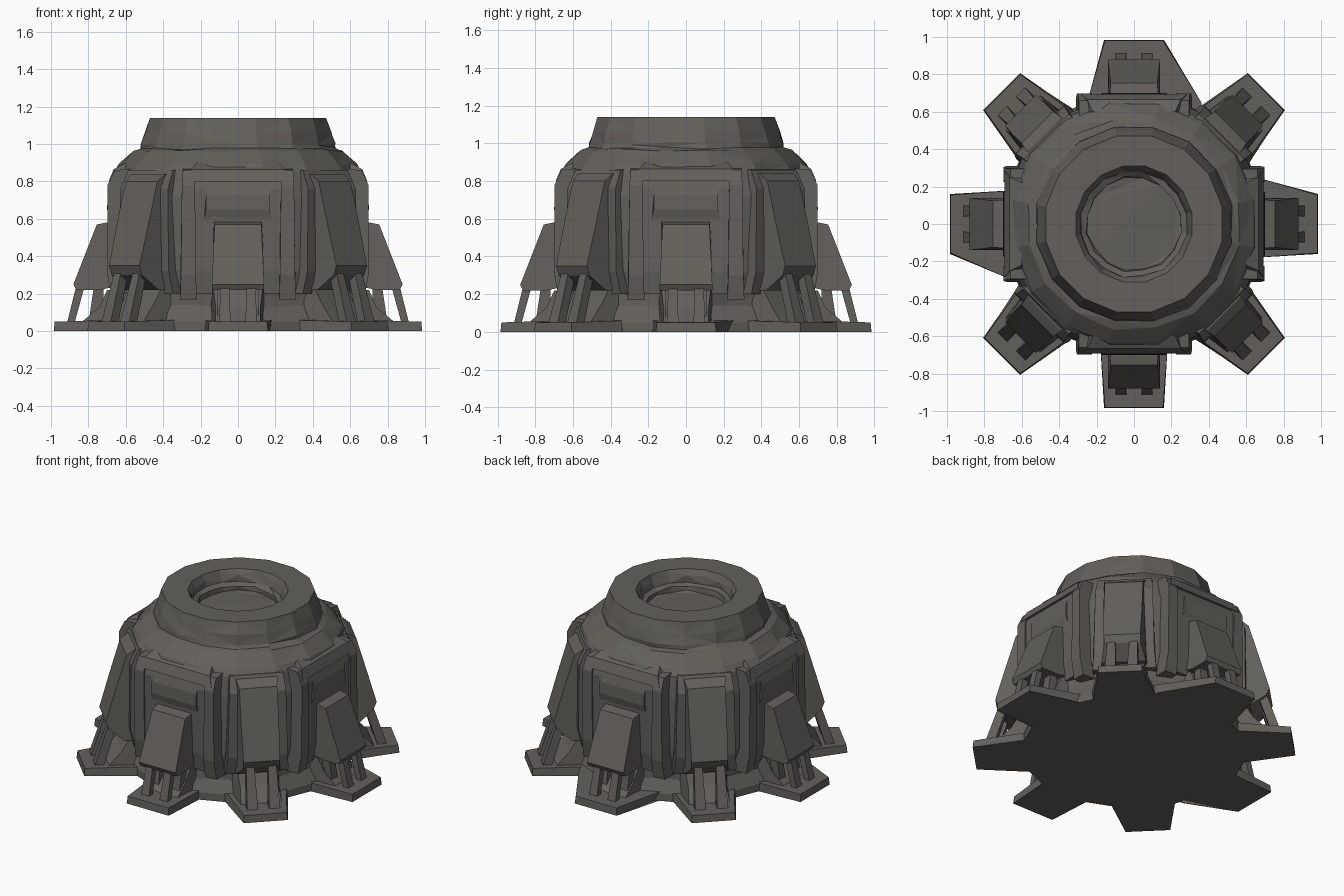
import bpy, bmesh, math, random
from mathutils import Vector, Matrix

random.seed(4)
stone = bpy.data.materials.new("dark warm grey")
stone.diffuse_color = (0.125, 0.117, 0.106, 1)


def finish(bm, name):
    bmesh.ops.recalc_face_normals(bm, faces=bm.faces)
    me = bpy.data.meshes.new(name)
    bm.to_mesh(me)
    bm.free()
    me.materials.append(stone)
    ob = bpy.data.objects.new(name, me)
    bpy.context.collection.objects.link(ob)
    return ob


def lathe(name, profile, sides, jitter=0.0):
    """Faceted turned shape from (radius, z) points, closed at both ends."""
    bm = bmesh.new()
    rings = []
    for r, z in profile:
        ring = []
        for i in range(sides):
            a = 2 * math.pi * (i + 0.5) / sides
            inner = 0.02 < z < 1.13
            rr = r + (random.uniform(-jitter, jitter) if inner else 0)
            zz = z + (random.uniform(-jitter, jitter) if inner else 0)
            ring.append(bm.verts.new((rr * math.cos(a), rr * math.sin(a), zz)))
        rings.append(ring)
    for lo, hi in zip(rings, rings[1:]):
        for i in range(sides):
            j = (i + 1) % sides
            bm.faces.new((lo[i], lo[j], hi[j], hi[i]))
    bm.faces.new(rings[0][::-1])
    bm.faces.new(rings[-1])
    if jitter:
        bmesh.ops.triangulate(bm, faces=bm.faces)
    return finish(bm, name)


def slab(name, angle, points, offset=0.0):
    """Side profile of (radius, z, half_width) points, widened across, turned to an angle.
    half_width may be a pair (left, right)."""
    bm = bmesh.new()
    sides = ([], [])
    for r, z, w in points:
        wl, wr = w if isinstance(w, tuple) else (w, w)
        sides[0].append(bm.verts.new((r, offset - wr, z)))
        sides[1].append(bm.verts.new((r, offset + wl, z)))
    n = len(points)
    for i in range(n):
        j = (i + 1) % n
        bm.faces.new((sides[0][i], sides[0][j], sides[1][j], sides[1][i]))
    bm.faces.new(sides[0])
    bm.faces.new(sides[1][::-1])
    bm.transform(Matrix.Rotation(math.radians(angle), 4, 'Z'))
    return finish(bm, name)


# Main turret body with collar and sunken top
lathe("body", [
    (0.66, 0.0), (0.67, 0.13), (0.67, 0.2), (0.70, 0.32), (0.70, 0.72), (0.67, 0.85),
    (0.645, 0.89), (0.57, 0.965), (0.53, 0.975), (0.525, 1.0), (0.505, 1.06), (0.48, 1.14),
    (0.315, 1.14), (0.295, 1.10), (0.285, 1.06), (0.255, 1.045), (0.25, 1.015)],
    16, 0.007)

# Base plinth
lathe("base_plinth", [(0.71, 0.0), (0.71, 0.05), (0.67, 0.14)], 16)

# Straight sides: panel, pilasters, leg cover, struts and foot
inner = {0: (0.25, 0.18), 90: (0.25, 0.36), 180: (0.30, 0.18), 270: (0.18, 0.18)}
for a in (0, 90, 180, 270):
    slab("foot", a, [(0.5, 0, inner[a]), (0.65, 0, inner[a]), (0.985, 0, 0.16),
                     (0.98, 0.05, 0.155), (0.65, 0.06, inner[a]), (0.5, 0.06, inner[a])])
    slab("foot_wedge", a, [(0.6, 0.03, 0.15), (0.84, 0.045, 0.12), (0.74, 0.13, 0.12),
                           (0.7, 0.22, 0.13), (0.6, 0.22, 0.15)])
    slab("leg_cover", a, [(0.6, 0.57, 0.13), (0.68, 0.585, 0.13), (0.755, 0.57, 0.125),
                          (0.88, 0.25, 0.14), (0.865, 0.22, 0.14), (0.74, 0.22, 0.14),
                          (0.6, 0.25, 0.14)])
    slab("wall_panel", a, [(0.55, 0.2, 0.25), (0.672, 0.2, 0.25), (0.69, 0.32, 0.25),
                           (0.688, 0.76, 0.24), (0.66, 0.85, 0.22), (0.55, 0.87, 0.2)])
    slab("upper_plate", a, [(0.6, 0.58, 0.18), (0.688, 0.6, 0.18), (0.70, 0.65, 0.17),
                            (0.697, 0.73, 0.17), (0.68, 0.785, 0.17), (0.6, 0.79, 0.17)])
    slab("lintel", a, [(0.6, 0.80, 0.28), (0.692, 0.80, 0.28), (0.665, 0.865, 0.25),
                       (0.6, 0.9, 0.22)])
    for s in (-1, 1):
        slab("pilaster", a, [(0.55, 0.17, 0.045), (0.675, 0.17, 0.045), (0.698, 0.3, 0.04),
                             (0.698, 0.78, 0.035), (0.66, 0.86, 0.03), (0.55, 0.87, 0.03)],
             s * 0.265)
        slab("strut", a, [(0.82, 0.24, 0.025), (0.865, 0.24, 0.025), (0.915, 0.04, 0.03),
                          (0.875, 0.04, 0.03)], s * 0.07)
        slab("inner_strut", a, [(0.72, 0.24, 0.03), (0.77, 0.24, 0.03), (0.80, 0.04, 0.03),
                                (0.72, 0.04, 0.03)], s * 0.08)

# Diagonal corners: tall pod, struts and foot
for a in (45, 135, 225, 315):
    slab("corner_foot", a, [(0.5, 0, 0.24), (0.66, 0, 0.2), (1.0, 0, 0.14), (0.995, 0.05, 0.135),
                            (0.66, 0.06, 0.19), (0.5, 0.06, 0.24)])
    slab("corner_wedge", a, [(0.55, 0.03, 0.17), (0.85, 0.045, 0.13), (0.76, 0.14, 0.12),
                             (0.70, 0.24, 0.13), (0.55, 0.24, 0.16)])
    slab("corner_pod", a, [(0.55, 0.85, 0.13), (0.68, 0.84, 0.13), (0.73, 0.80, 0.12),
                           (0.80, 0.56, 0.12), (0.86, 0.35, 0.115), (0.84, 0.30, 0.115),
                           (0.74, 0.22, 0.14), (0.55, 0.22, 0.15)])
    slab("corner_backing", a, [(0.5, 0.2, 0.2), (0.69, 0.2, 0.2), (0.715, 0.32, 0.19),
                               (0.71, 0.76, 0.18), (0.66, 0.86, 0.17), (0.5, 0.87, 0.17)])
    for s in (-1, 1):
        slab("corner_strut", a, [(0.78, 0.33, 0.025), (0.835, 0.33, 0.025), (0.93, 0.04, 0.035),
                                 (0.87, 0.04, 0.035)], s * 0.07)
